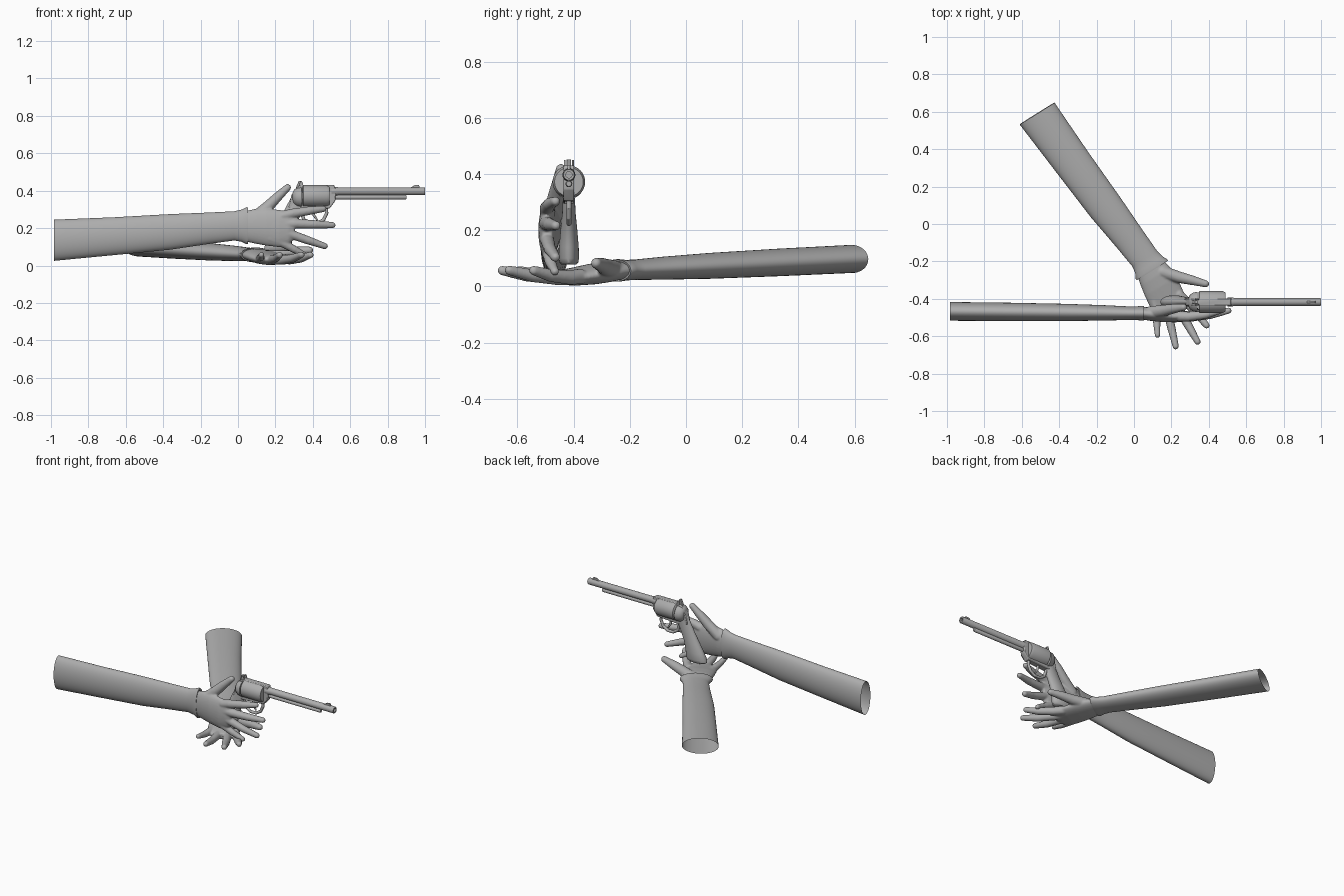
import bpy, bmesh, math
from mathutils import Matrix, Vector

if "Cube" in bpy.data.objects:
    bpy.data.objects.remove(bpy.data.objects["Cube"])

grey = bpy.data.materials.new("plain_grey")
grey.diffuse_color = (0.42, 0.42, 0.42, 1)
grey.use_nodes = True
grey.node_tree.nodes["Principled BSDF"].inputs["Base Color"].default_value = grey.diffuse_color


def finish(name, bm, matrix=None, recalc=True):
    """Turn a bmesh into a smooth shaded object."""
    if matrix:
        bm.transform(matrix)
    if recalc:
        bmesh.ops.recalc_face_normals(bm, faces=bm.faces)
    for f in bm.faces:
        f.smooth = True
    me = bpy.data.meshes.new(name)
    bm.to_mesh(me)
    bm.free()
    me.set_sharp_from_angle(angle=math.radians(40))
    me.materials.append(grey)
    ob = bpy.data.objects.new(name, me)
    bpy.context.collection.objects.link(ob)
    return ob


def loft(bm, sections, n=32, caps=True):
    """Ellipses (s, centre a, radius a, centre b, radius b) strung along the first axis."""
    rings = []
    for s, a, ra, b, rb in sections:
        rings.append([bm.verts.new((s, a + ra * math.cos(2 * math.pi * i / n),
                                    b + rb * math.sin(2 * math.pi * i / n))) for i in range(n)])
    for p, q in zip(rings, rings[1:]):
        for i in range(n):
            j = (i + 1) % n
            bm.faces.new((p[i], p[j], q[j], q[i]))
    if caps:
        bm.faces.new(rings[0][::-1])
        bm.faces.new(rings[-1])


def limb(bm, points):
    """Chain of tapered capsules through (x, y, z, radius) points."""
    for *c, r in points:
        bmesh.ops.create_uvsphere(bm, u_segments=16, v_segments=10, radius=r,
                                  matrix=Matrix.Translation(c))
    for (*a, ra), (*b, rb) in zip(points, points[1:]):
        a, b = Vector(a), Vector(b)
        d = b - a
        m = Matrix.Translation((a + b) / 2) @ d.to_track_quat('Z', 'Y').to_matrix().to_4x4()
        bmesh.ops.create_cone(bm, cap_ends=True, segments=16, radius1=ra, radius2=rb,
                              depth=d.length, matrix=m)


def turned(name, sections, y, z):
    """Round gun part along x from (x, radius) pairs."""
    bm = bmesh.new()
    loft(bm, [(x, y, r, z, r) for x, r in sections])
    return finish(name, bm)


def plate(name, outline, y, half, bevel=0.004):
    """Flat part: an xz outline given thickness along y."""
    bm = bmesh.new()
    face = bm.faces.new([bm.verts.new((x, y - half, z)) for x, z in outline])
    ext = bmesh.ops.extrude_face_region(bm, geom=[face])
    bmesh.ops.translate(bm, vec=(0, 2 * half, 0),
                        verts=[v for v in ext["geom"] if isinstance(v, bmesh.types.BMVert)])
    ob = finish(name, bm)
    mod = ob.modifiers.new("soft_edges", 'BEVEL')
    mod.width, mod.segments = bevel, 2
    return ob


def frame(origin, u, v, w):
    m = Matrix((u, v, w)).transposed().to_4x4()
    m.translation = origin
    return m


# ---- arms: local axes are finger direction, thumb direction, palm normal
FOREARM = [(-1.025, -.075, .110, .010, .050), (-.70, -.053, .101, .007, .049),
           (-.40, -.030, .095, .004, .046), (-.20, -.011, .084, .002, .041),
           (-.06, .002, .078, 0, .036), (-.02, .003, .086, 0, .037),
           (.005, .003, .099, 0, .040), (.014, .003, .098, 0, .039), (.012, .003, .085, 0, .032)]
PALM = [(-.06, 0, .066, 0, .027), (.0, 0, .082, 0, .033), (.05, 0, .093, -.004, .037),
        (.11, -.004, .100, -.010, .037), (.18, -.012, .100, -.017, .032),
        (.23, -.010, .088, -.018, .027), (.262, -.004, .066, -.017, .019)]
DIGITS = [
    [(.05, .045, .004, .034), (.12, .105, .014, .031), (.17, .155, .024, .026), (.225, .207, .032, .019)],
    [(.20, .055, -.016, .028), (.25, .068, -.018, .026), (.34, .083, -.008, .023), (.417, .093, .012, .017)],
    [(.20, .012, -.018, .028), (.26, .014, -.020, .026), (.37, .010, -.008, .023), (.465, .006, .014, .017)],
    [(.18, -.030, -.018, .028), (.24, -.042, -.018, .025), (.34, -.077, -.008, .022), (.424, -.106, .012, .017)],
    [(.13, -.062, -.014, .028), (.19, -.085, -.014, .024), (.26, -.123, -.006, .020), (.322, -.157, .010, .015)],
]


def arm(side, m):
    bm = bmesh.new()
    loft(bm, FOREARM, 40, caps=False)
    sleeve = finish(side + "_forearm_sleeve", bm, m, recalc=True)
    bm = bmesh.new()
    loft(bm, PALM)
    for d in DIGITS:
        limb(bm, d)
    if m.determinant() < 0:
        bmesh.ops.reverse_faces(bm, faces=bm.faces)
    hand = finish(side + "_hand", bm, m, recalc=False)
    # fuse palm and digits into one soft skin
    mod = hand.modifiers.new("fuse", 'REMESH')
    mod.mode, mod.voxel_size, mod.use_smooth_shade = 'VOXEL', 0.005, True
    mod = hand.modifiers.new("soften", 'SMOOTH')
    mod.factor, mod.iterations = 0.5, 6


arm("right", frame((.04, -.477, .21), (1, 0, 0), (0, 0, 1), (0, 1, 0)))
u2 = Vector((.53, -.848, -.030)).normalized()
v2 = Vector((.848, .53, 0)).normalized()
arm("left", frame((.088, -.238, .057), u2, v2, u2.cross(v2)))

# ---- revolver
GY = -.417
turned("barrel", [(.50, .023), (.53, .023), (.535, .021), (.996, .021), (1.0, .019),
                  (1.0, .011), (.90, .011)], GY, .397)
turned("ejector_tube", [(.50, .012), (.895, .012), (.90, .009)], GY, .365)
turned("cylinder", [(.345, .052), (.350, .058), (.475, .058), (.490, .051)], GY, .372)
turned("recoil_shield", [(.292, .024), (.300, .040), (.315, .050), (.340, .055)], GY, .366)

plate("frame", [(.285, .375), (.31, .415), (.335, .430), (.515, .430), (.525, .40),
                (.520, .345), (.49, .305), (.34, .295), (.27, .31)], GY, .019)
plate("front_sight", [(.915, .412), (.945, .430), (.968, .430), (.972, .412)], GY, .005, .001)
plate("hammer", [(.305, .40), (.315, .43), (.325, .452), (.340, .452), (.335, .43), (.345, .40)],
      GY, .008, .002)
for s in (-1, 1):
    plate("rear_sight_ear", [(.325, .42), (.332, .450), (.342, .450), (.352, .42)],
          GY + s * .0145, .003, .001)

# trigger guard and trigger
bm = bmesh.new()
limb(bm, [(x, GY, z, .009) for x, z in [(.472, .310), (.474, .280), (.458, .245), (.425, .224),
                                        (.385, .224), (.352, .245), (.338, .290)]])
finish("trigger_guard", bm)
bm = bmesh.new()
limb(bm, [(.400, GY, .305, .008), (.405, GY, .270, .007), (.422, GY, .245, .005)])
finish("trigger", bm)

# flared grip, lofted downwards
bm = bmesh.new()
loft(bm, [(-.37, .318, .030, GY, .019), (-.32, .308, .048, GY, .021), (-.26, .280, .050, GY, .024),
          (-.20, .250, .054, GY, .030), (-.14, .226, .064, GY, .035), (-.10, .214, .073, GY, .036),
          (-.084, .211, .070, GY, .033), (-.077, .210, .058, GY, .026)])
finish("grip", bm, Matrix(((0, 1, 0, 0), (0, 0, 1, 0), (-1, 0, 0, 0), (0, 0, 0, 1))))
